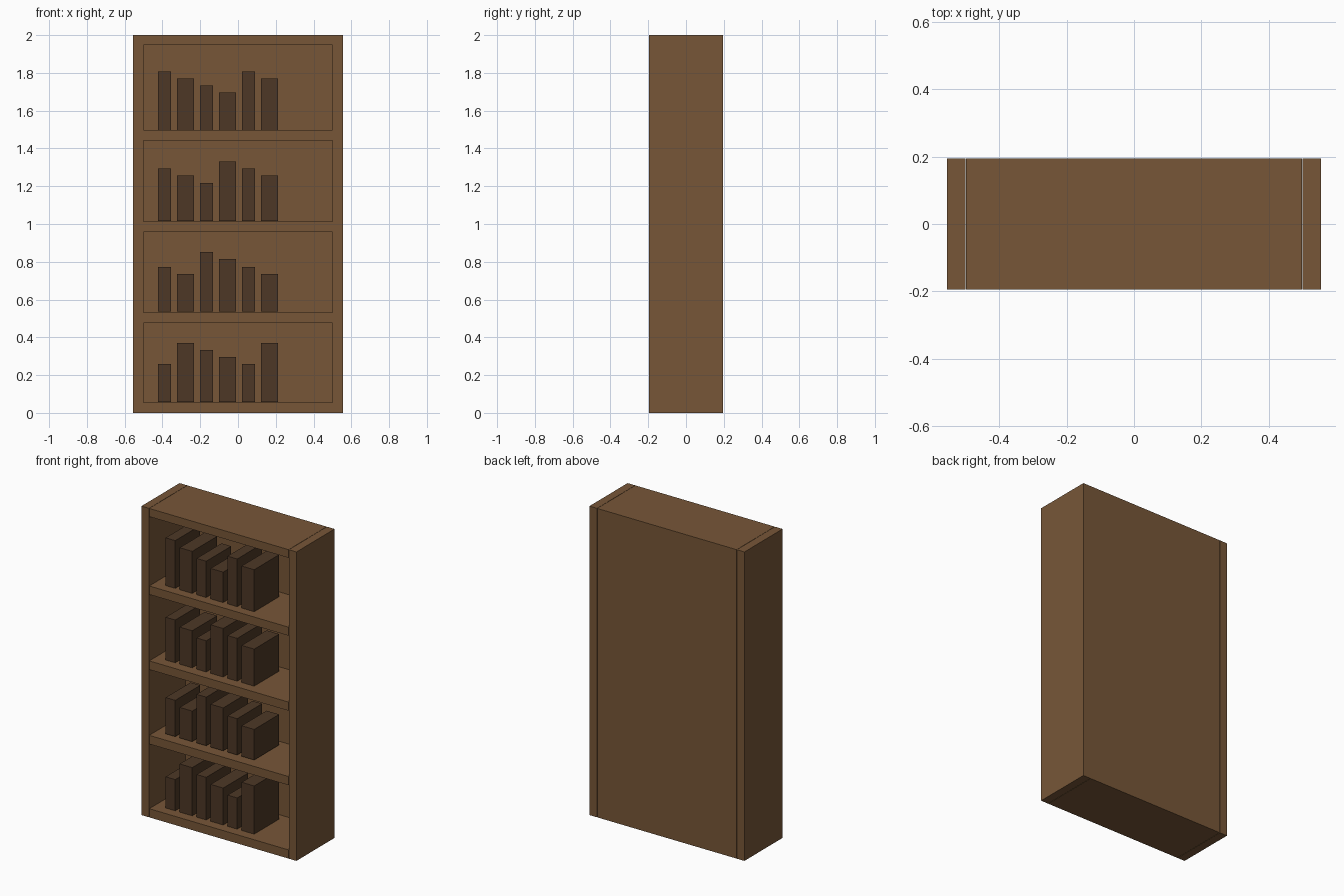
import bpy
import bmesh
from mathutils import Matrix, Vector

if "Cube" in bpy.data.objects:
    bpy.data.objects.remove(bpy.data.objects["Cube"])


def material(name, rgb):
    m = bpy.data.materials.new(name)
    m.diffuse_color = (*rgb, 1.0)
    m.use_nodes = True
    m.node_tree.nodes["Principled BSDF"].inputs["Base Color"].default_value = m.diffuse_color
    return m


WOOD = material("brown wood", (0.185, 0.094, 0.039))
COVER = material("dark book cover", (0.075, 0.039, 0.019))


def box(name, lo, hi, mat):
    """Axis-aligned box between two corners."""
    lo, hi = Vector(lo), Vector(hi)
    bm = bmesh.new()
    bmesh.ops.create_cube(bm, size=1.0, matrix=Matrix.Translation((lo + hi) / 2)
                          @ Matrix.Diagonal((*(hi - lo), 1.0)))
    me = bpy.data.meshes.new(name)
    bm.to_mesh(me)
    bm.free()
    me.materials.append(mat)
    ob = bpy.data.objects.new(name, me)
    bpy.context.collection.objects.link(ob)
    return ob


HALF_W, HALF_D, HEIGHT = 0.555, 0.195, 2.0
INNER = 0.499            # half width of shelves, a hair short of the sides
BACK_Y = HALF_D - 0.02   # inner face of back panel

# Side panels
box("left_side", (-HALF_W, -HALF_D, 0), (-0.501, HALF_D, HEIGHT), WOOD)
box("right_side", (0.501, -HALF_D, 0), (HALF_W, HALF_D, HEIGHT), WOOD)

# Back panel
box("back_panel", (-INNER, BACK_Y, 0), (INNER, HALF_D, HEIGHT), WOOD)

# Bottom, three shelves, top
boards = [("bottom_board", 0.0, 0.056), ("shelf_1", 0.475, 0.531),
          ("shelf_2", 0.957, 1.013), ("shelf_3", 1.443, 1.498),
          ("top_board", 1.947, HEIGHT)]
for name, z0, z1 in boards:
    box(name, (-INNER, -HALF_D, z0), (INNER, BACK_Y, z1), WOOD)

# Books: six per row, alternating thin and thick, tops stepping up and down
rows = [(0.058, (0.26, 0.37, 0.334, 0.297, 0.26, 0.37)),
        (0.538, (0.773, 0.736, 0.853, 0.816, 0.773, 0.736)),
        (1.016, (1.293, 1.256, 1.218, 1.33, 1.293, 1.256)),
        (1.498, (1.807, 1.77, 1.733, 1.695, 1.807, 1.77))]
for r, (base, tops) in enumerate(rows, 1):
    x = -0.424
    for i, top in enumerate(tops):
        width = 0.09 if i % 2 else 0.069
        box(f"book_{r}_{i + 1}", (x, -0.135, base), (x + width, 0.12, top), COVER)
        x += width + 0.0315
